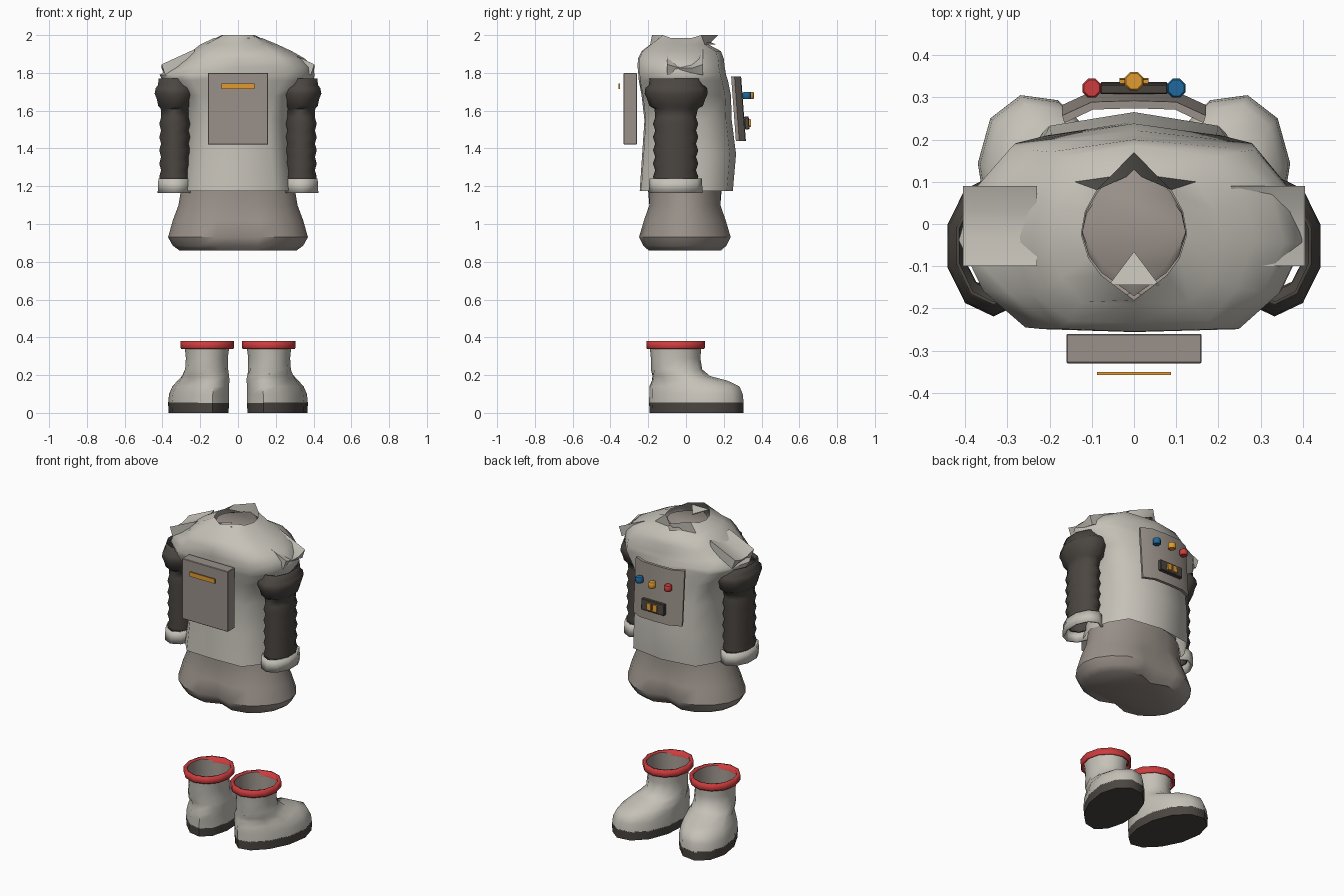
import bpy, bmesh, math
from mathutils import Matrix, Vector

if "Cube" in bpy.data.objects:
    bpy.data.objects.remove(bpy.data.objects["Cube"])


def material(name, rgb):
    m = bpy.data.materials.new(name)
    m.diffuse_color = (*rgb, 1)
    m.use_nodes = True
    m.node_tree.nodes["Principled BSDF"].inputs["Base Color"].default_value = m.diffuse_color
    return m


SUIT = material("suit_grey", (0.56, 0.535, 0.48))
TAUPE = material("warm_grey", (0.32, 0.28, 0.25))
DARK = material("dark_rubber", (0.07, 0.061, 0.053))
RED = material("red", (0.61, 0.045, 0.048))
ORANGE = material("orange", (0.75, 0.33, 0.032))
BLUE = material("blue", (0.013, 0.14, 0.33))


def finish(name, bm, mat, angle):
    me = bpy.data.meshes.new(name)
    bm.to_mesh(me)
    bm.free()
    me.materials.append(mat)
    ob = bpy.data.objects.new(name, me)
    bpy.context.collection.objects.link(ob)
    bpy.context.view_layer.objects.active = ob
    ob.select_set(True)
    bpy.ops.object.shade_smooth_by_angle(angle=math.radians(angle))
    ob.select_set(False)
    return ob


def loft(name, rings, mat, bottom=False, top=False, angle=50, thick=0, closed=False):
    """Skin a stack of rings, lowest first."""
    r = rings[0]
    area = sum(r[i - 1][0] * r[i][1] - r[i][0] * r[i - 1][1] for i in range(len(r)))
    if area < 0:
        rings = [ring[::-1] for ring in rings]
    bm = bmesh.new()
    vs = [[bm.verts.new(p) for p in ring] for ring in rings]
    n = len(r)
    for a, b in zip(vs, vs[1:]):
        for i in range(n):
            j = (i + 1) % n
            bm.faces.new((a[i], a[j], b[j], b[i]))
    if bottom or closed:
        bm.faces.new(vs[0][::-1])
    if top or closed:
        bm.faces.new(vs[-1])
    if closed:
        bmesh.ops.recalc_face_normals(bm, faces=bm.faces[:])
    ob = finish(name, bm, mat, angle)
    if thick:
        sol = ob.modifiers.new("thickness", "SOLIDIFY")
        sol.thickness, sol.offset = thick, -1
    return ob


def oval(cx, cy, z, rx, ry, n=10):
    return [(cx + rx * math.cos(2 * math.pi * (i + 0.5) / n),
             cy + ry * math.sin(2 * math.pi * (i + 0.5) / n), z) for i in range(n)]


def box(name, centre, size, mat, bevel=0.0, tilt=0.0):
    bm = bmesh.new()
    bmesh.ops.create_cube(bm, size=1, matrix=Matrix.Diagonal((*size, 1)))
    if bevel:
        bmesh.ops.bevel(bm, geom=bm.edges[:], offset=bevel, segments=1, affect="EDGES")
    bm.transform(Matrix.Translation(centre) @ Matrix.Rotation(tilt, 4, "X"))
    return finish(name, bm, mat, 30)


# Torso: twelve-sided shell, one shoulder higher than the other
HALF = [(0, -1), (.62, -.97), (.86, -.6), (1, -.08), (.92, .42), (.7, .87), (0, 1)]
OUTLINE = HALF + [(-x, y) for x, y in HALF[-2:0:-1]]


def torso_ring(z, left, right, front, back):
    mid, half = (front + back) / 2, (back - front) / 2
    return [(x * (right if x > 0 else left), mid + y * half, z) for x, y in OUTLINE]


torso = [torso_ring(*row) for row in (
    (1.175, .31, .31, -.245, .248), (1.37, .285, .285, -.232, .265),
    (1.55, .28, .28, -.22, .242), (1.68, .31, .31, -.235, .238),
    (1.76, .40, .40, -.25, .222), (1.79, .415, .405, -.252, .212),
    (1.83, .345, .40, -.256, .205), (1.875, .285, .355, -.255, .20),
    (1.915, .245, .285, -.235, .185), (1.95, .20, .21, -.19, .12))]
# Collar: narrow rim with a raised point front and back
collar = [(x * .125, {1: .17, -1: -.18}.get(y, -.015 + y * .11), 2.0 if abs(x) < .72 else 1.985)
          for x, y in OUTLINE]
loft("torso", torso + [collar], SUIT, angle=60)
loft("neck_lining", [[(p[0] * .99, p[1] * .95, 1.95) for p in collar],
                     [(p[0] * .98, p[1] * .8, 1.96) for p in collar]], TAUPE, top=True)
loft("collar_flap", [[(-.06, -.145, z), (.06, -.145, z), (0, -.065, z - .015)]
                     for z in (1.982, 1.986)], SUIT, closed=True, angle=20)

# Trousers: two merging legs, pinched at the centre line
trousers = []
for z, w, d, pinch in ((.86, .31, .215, .28), (.885, .345, .245, .26), (.93, .37, .268, .22),
                       (1.02, .345, .235, .15), (1.10, .315, .20, .06), (1.22, .295, .198, 0)):
    ring = []
    for i in range(20):
        a = 2 * math.pi * i / 20
        dent = 1 - pinch * math.exp(-(math.cos(a) / .25) ** 2)
        ring.append((w * math.cos(a), -.006 + d * math.sin(a) * dent, z))
    trousers.append(ring)
loft("trousers", trousers, TAUPE, bottom=True, angle=40)

# Sleeves, wrist cuffs, shoulder plates and boots on both sides
SOLE_TURN = math.radians(-15)


def boot_ring(s, z, cx, cy, width, length, egg=0.0, turn=SOLE_TURN):
    ring = []
    for i in range(12):
        a = 2 * math.pi * i / 12
        v = math.sin(a)
        p = Vector((width * math.cos(a) * (1 + egg * v), length * v))
        p.rotate(Matrix.Rotation(turn, 2))
        ring.append((s * (cx + p.x), cy + p.y, z))
    return ring


for s, side in ((-1, "left"), (1, "right")):
    # Sleeve: puffed top above a rippled forearm
    sleeve = [oval(s * .335, -.055, 1.215 + .035 * k, .079 + (.007 if k % 2 else -.003),
                   .112 + (.008 if k % 2 else -.004)) for k in range(11)]
    sleeve += [oval(s * .333, -.052, z, rx, ry) for z, rx, ry in
               ((1.61, .080, .115), (1.625, .094, .142), (1.66, .101, .153),
                (1.69, .114, .167), (1.72, .108, .163), (1.735, .095, .145), (1.77, .092, .140))]
    loft(side + "_sleeve", sleeve, DARK, thick=.008)
    loft(side + "_wrist_cuff", [oval(s * .335, -.055, 1.165, .095, .143),
                                oval(s * .335, -.055, 1.24, .091, .139)], SUIT, thick=.012)

    # Shoulder plate: sloped slab, pinched in the middle
    slab = []
    for y, pinch in ((-.1, 0), (-.03, 1), (.03, 1), (.09, 0)):
        hi, lo = 1.925 - .02 * pinch, 1.868 + .012 * pinch
        slab.append([(s * .23, y, hi), (s * .405, y, hi - .08),
                     (s * .385, y, lo - .08), (s * .235, y, lo)])
    loft(side + "_shoulder_plate", slab, SUIT, closed=True)

    # Boot: sole, foot and shaft, folded top band, lining
    loft(side + "_sole", [boot_ring(s, 0, .203, .055, .150, .257, .10),
                          boot_ring(s, .055, .202, .055, .153, .259, .10)],
         DARK, bottom=True, top=True)
    loft(side + "_boot", [boot_ring(s, *row) for row in (
        (.052, .202, .055, .153, .259, .10), (.10, .200, .053, .150, .256, .10),
        (.14, .193, .045, .141, .247, .08), (.17, .180, .020, .132, .208, .05),
        (.195, .172, -.025, .125, .158, 0), (.23, .166, -.05, .114, .136, 0, 0),
        (.29, .165, -.055, .111, .131, 0, 0), (.35, .164, -.055, .118, .137, 0, 0))], SUIT)
    loft(side + "_boot_band", [boot_ring(s, z, .163, -.055, w, l, 0, 0) for z, w, l in
                               ((.338, .137, .150), (.345, .142, .155), (.38, .142, .155))],
         RED, thick=.02)
    loft(side + "_boot_lining", [boot_ring(s, z, .164, -.055, w, w + .02, 0, 0)
                                 for z, w in ((.20, .10), (.375, .119))], TAUPE, bottom=True)

# Box pack with a handle bar
box("pack", (0, -.295, 1.61), (.32, .07, .38), TAUPE, bevel=.003)
box("pack_handle", (0, -.354, 1.73), (.175, .008, .028), ORANGE)

# Curved control panel, leaning slightly
ARC = [(-.17, 0), (-.10, .032), (0, .035), (.10, .032), (.17, 0)]
panel = []
for z, y in ((1.44, .282), (1.78, .257)):
    panel.append([(x, y + b, z) for x, b in ARC]
                 + [(x * .97, y + b - .018, z) for x, b in ARC[::-1]])
loft("control_panel", panel, TAUPE, bottom=True, top=True, angle=30)

# Three knobs
for name, x, y, mat in (("red_knob", -.1, .322, RED), ("orange_knob", 0, .338, ORANGE),
                        ("blue_knob", .1, .322, BLUE)):
    loft(name, [oval(x, y, z, r, r, 8) for z, r in
                ((1.662, .020), (1.667, .024), (1.693, .024), (1.698, .020))],
         mat, bottom=True, top=True)

# Dark switch box with two lit bars
box("switch_box", (0, .322, 1.535), (.16, .024, .068), DARK, bevel=.003, tilt=math.radians(4))
for x, side in ((-.02, "left"), (.02, "right")):
    box(side + "_switch", (x, .336, 1.535), (.028, .016, .042), ORANGE, tilt=math.radians(4))
